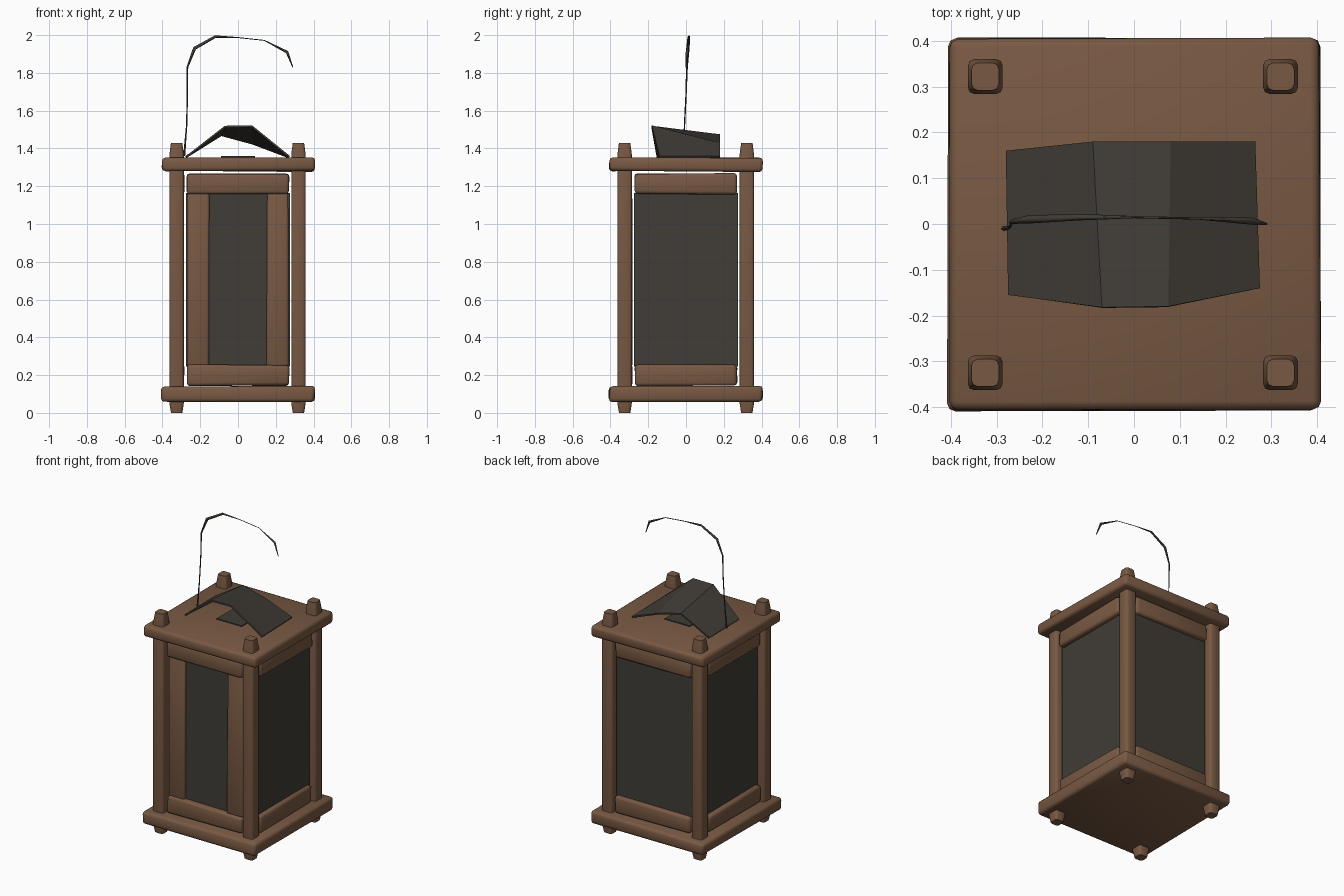
import bpy, bmesh, math, random
from mathutils import Matrix, Vector

random.seed(4)
cube = bpy.data.objects.get("Cube")
if cube:
    bpy.data.objects.remove(cube)


def material(name, rgb):
    m = bpy.data.materials.new(name)
    m.use_nodes = True
    m.diffuse_color = (*rgb, 1)
    m.node_tree.nodes["Principled BSDF"].inputs["Base Color"].default_value = (*rgb, 1)
    return m


WOOD = material("brown wood", (0.19, 0.10, 0.056))
DARK = material("dark metal", (0.052, 0.046, 0.038))


def finish(name, bm, mat, angle=None):
    bmesh.ops.recalc_face_normals(bm, faces=bm.faces)
    mesh = bpy.data.meshes.new(name)
    bm.to_mesh(mesh)
    bm.free()
    ob = bpy.data.objects.new(name, mesh)
    bpy.context.collection.objects.link(ob)
    mesh.materials.append(mat)
    if angle:
        bpy.ops.object.select_all(action="DESELECT")
        ob.select_set(True)
        bpy.context.view_layer.objects.active = ob
        bpy.ops.object.shade_smooth_by_angle(angle=math.radians(angle))
    return ob


def box(name, center, size, mat, bevel=0, wobble=0, turn=0, angle=50):
    """Slightly uneven bevelled block, turned about the z axis of the model."""
    bm = bmesh.new()
    bmesh.ops.create_cube(bm, size=1)
    for v in bm.verts:
        v.co = Vector(c + s * k for c, s, k in zip(center, size, v.co))
        v.co += Vector(random.uniform(-wobble, wobble) for _ in range(3))
    if bevel:
        bmesh.ops.bevel(bm, geom=bm.edges[:], offset=bevel, segments=2,
                        profile=0.5, affect="EDGES")
    bm.transform(Matrix.Rotation(turn, 4, "Z"))
    return finish(name, bm, mat, angle)


# Base and top slabs
box("base_slab", (0, 0, 0.1), (0.81, 0.81, 0.08), WOOD, 0.018, 0.005)
box("top_slab", (0, 0, 1.316), (0.81, 0.81, 0.076), WOOD, 0.018, 0.005)


# Corner posts with tapered feet and caps
def post(name, x, y):
    bm = bmesh.new()
    rings = []
    for z, h in ((0, 0.03), (0.05, 0.038), (1.37, 0.038), (1.43, 0.03)):
        ring = [bm.verts.new((x + a * h, y + b * h, z))
                for a, b in ((-1, -1), (1, -1), (1, 1), (-1, 1))]
        rings.append(ring)
    for low, high in zip(rings, rings[1:]):
        for i in range(4):
            j = (i + 1) % 4
            bm.faces.new((low[i], low[j], high[j], high[i]))
    bm.faces.new(rings[0][::-1])
    bm.faces.new(rings[-1])
    uprights = [e for e in bm.edges if abs(e.verts[0].co.z - e.verts[1].co.z) > 0.01]
    bmesh.ops.bevel(bm, geom=uprights, offset=0.014, segments=2, profile=0.5,
                    affect="EDGES")
    finish(name, bm, WOOD, 50)


for side, x in (("right", -0.325), ("left", 0.32)):
    for end, y in (("front", -0.325), ("back", 0.322)):
        post(f"{end}_{side}_post", x, y)

# Rails on all four sides, and full panels on all but the front
for i, side in enumerate(("front", "left", "back", "right")):
    turn = i * math.pi / 2
    box(f"{side}_upper_rail", (0, -0.318, 1.213), (0.54, 0.065, 0.108), WOOD,
        0.016, 0.004, turn)
    box(f"{side}_lower_rail", (0, -0.318, 0.2), (0.54, 0.065, 0.108), WOOD,
        0.016, 0.004, turn)
    if i:
        box(f"{side}_panel", (0, -0.313, 0.705), (0.55, 0.02, 0.92), DARK, turn=turn)

# Door: two stiles and a narrow panel
for side, x in (("right", -0.212), ("left", 0.21)):
    box(f"door_{side}_stile", (x, -0.31, 0.705), (0.115, 0.05, 0.92), WOOD, 0.012, 0.003)
box("door_panel", (-0.003, -0.305, 0.705), (0.32, 0.02, 0.92), DARK)

# Vent plate under the hood
box("vent_plate", (0, 0, 1.356), (0.18, 0.18, 0.006), DARK)

# Bent sheet hood, higher at the front
front = [(-0.275, -0.155, 1.36), (-0.07, -0.182, 1.52), (0.075, -0.18, 1.522), (0.275, -0.14, 1.36)]
back = [(-0.28, 0.16, 1.36), (-0.09, 0.18, 1.475), (0.08, 0.18, 1.43), (0.265, 0.18, 1.36)]
bm = bmesh.new()
rows = [[bm.verts.new(p) for p in row] for row in (front, back)]
for i in range(3):
    bm.faces.new((rows[0][i], rows[0][i + 1], rows[1][i + 1], rows[1][i]))
hood = finish("hood", bm, DARK)
thick = hood.modifiers.new("thickness", "SOLIDIFY")
thick.thickness = 0.01

# Wire handle, arching over the top and thinning toward its free end
path = [(-0.285, -0.01, 1.36, 0.9), (-0.272, -0.008, 1.52, 0.6), (-0.268, 0, 1.68, 0.6),
        (-0.268, 0.005, 1.83, 0.8), (-0.23, 0.01, 1.93, 1.5), (-0.12, 0.015, 1.992, 1.2),
        (0, 0.015, 1.987, 0.4), (0.14, 0.012, 1.972, 0.4), (0.26, 0.006, 1.91, 1.3),
        (0.29, 0, 1.83, 0.4)]
curve = bpy.data.curves.new("handle", "CURVE")
curve.dimensions = "3D"
curve.bevel_depth = 0.006
curve.bevel_resolution = 0
curve.use_fill_caps = True
line = curve.splines.new("POLY")
line.points.add(len(path) - 1)
for point, (x, y, z, r) in zip(line.points, path):
    point.co = (x, y, z, 1)
    point.radius = r
curve.materials.append(DARK)
bpy.context.collection.objects.link(bpy.data.objects.new("handle", curve))
